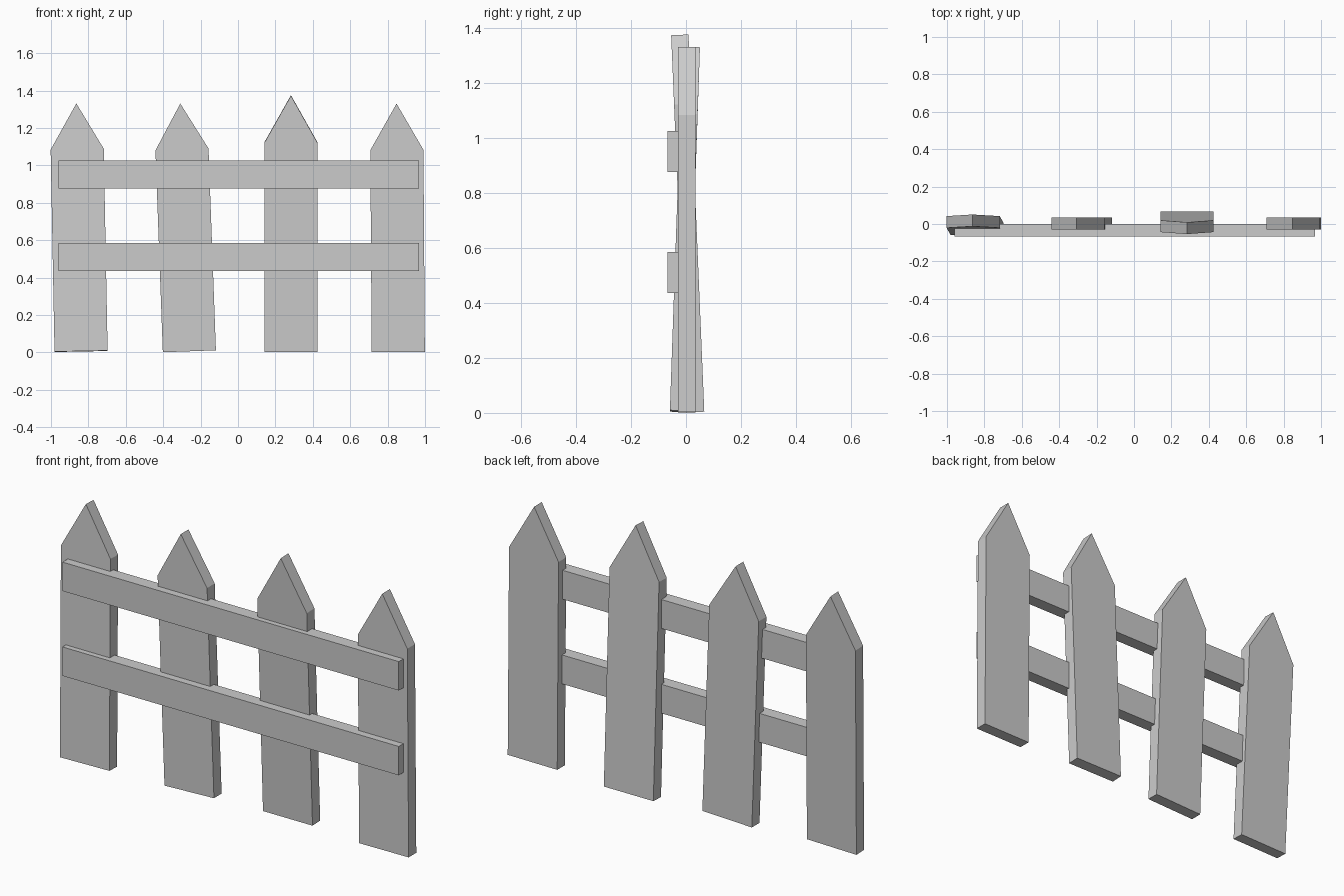
import bpy, bmesh
from math import radians
from mathutils import Matrix, Vector

if "Cube" in bpy.data.objects:
    bpy.data.objects.remove(bpy.data.objects["Cube"])

def make_object(name, bm):
    bmesh.ops.recalc_face_normals(bm, faces=bm.faces)
    mesh = bpy.data.meshes.new(name)
    bm.to_mesh(mesh)
    bm.free()
    obj = bpy.data.objects.new(name, mesh)
    bpy.context.collection.objects.link(obj)
    return obj

# Pointed board: pentagon profile extruded through its thickness
def picket(name, base, shoulder, peak, pitch, lean, width=0.284, depth=0.063):
    w = width / 2
    profile = [(-w, 0), (w, 0), (w, shoulder), (0, peak), (-w, shoulder)]
    bm = bmesh.new()
    face = bm.faces.new([bm.verts.new((x, -depth / 2, z)) for x, z in profile])
    ext = bmesh.ops.extrude_face_region(bm, geom=[face])
    moved = [v for v in ext["geom"] if isinstance(v, bmesh.types.BMVert)]
    bmesh.ops.translate(bm, verts=moved, vec=(0, depth, 0))
    obj = make_object(name, bm)
    obj.matrix_world = (Matrix.Translation(Vector(base))
                        @ Matrix.Rotation(radians(lean), 4, 'Y')
                        @ Matrix.Rotation(radians(pitch), 4, 'X'))

# Horizontal board
def rail(name, z):
    bm = bmesh.new()
    bmesh.ops.create_cube(bm, size=1)
    bmesh.ops.scale(bm, vec=(1.93, 0.067, 0.15), verts=bm.verts)
    obj = make_object(name, bm)
    obj.location = (0.004, -0.033, z)

# Four crooked pickets: base, shoulder height, peak height, pitch, lean
pickets = [
    ((-0.839, -0.027, 0.006), 1.08, 1.325, -2.0, -1.1),
    ((-0.260, 0.003, 0.006), 1.08, 1.325, 0, -2.1),
    ((0.283, 0.035, 0.003), 1.12, 1.372, 2.4, 0),
    ((0.857, 0.003, 0.002), 1.08, 1.328, 0, -0.4),
]
for i, args in enumerate(pickets, 1):
    picket(f"picket_{i}", *args)

# Two rails across the front
rail("lower_rail", 0.51)
rail("upper_rail", 0.95)
